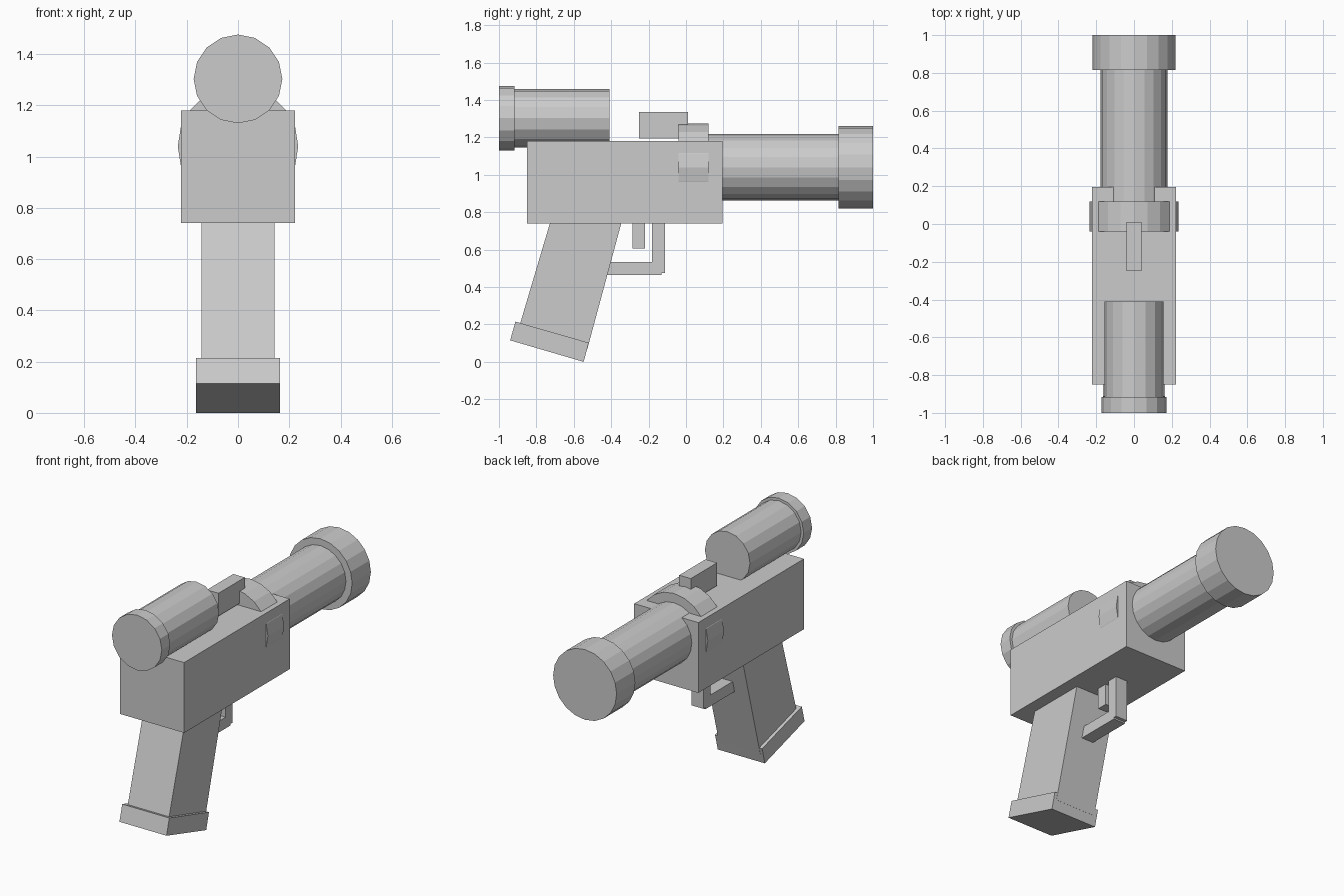
import bpy
import bmesh
from math import radians
from mathutils import Matrix, Vector

if "Cube" in bpy.data.objects:
    bpy.data.objects.remove(bpy.data.objects["Cube"])


def finish(name, bm):
    bmesh.ops.recalc_face_normals(bm, faces=bm.faces)
    mesh = bpy.data.meshes.new(name)
    bm.to_mesh(mesh)
    bm.free()
    obj = bpy.data.objects.new(name, mesh)
    bpy.context.collection.objects.link(obj)
    return obj


def side_profile(name, half_width, points):
    """Extrude a (y, z) outline symmetrically across x."""
    bm = bmesh.new()
    face = bm.faces.new([bm.verts.new((-half_width, y, z)) for y, z in points])
    ext = bmesh.ops.extrude_face_region(bm, geom=[face])
    verts = [v for v in ext["geom"] if isinstance(v, bmesh.types.BMVert)]
    bmesh.ops.translate(bm, verts=verts, vec=Vector((2 * half_width, 0, 0)))
    return finish(name, bm)


def box(name, half_width, y0, y1, z0, z1):
    return side_profile(name, half_width, [(y0, z0), (y1, z0), (y1, z1), (y0, z1)])


def tube(name, radius, y0, y1, z, sides):
    """Closed cylinder lying along y."""
    bm = bmesh.new()
    place = Matrix.Translation((0, (y0 + y1) / 2, z)) @ Matrix.Rotation(radians(90), 4, "X")
    # quarter turn puts a vertex on the x axis
    bmesh.ops.create_cone(bm, cap_ends=True, segments=sides, radius1=radius,
                          radius2=radius, depth=y1 - y0,
                          matrix=place @ Matrix.Rotation(radians(90), 4, "Z"))
    return finish(name, bm)


# Main housing
box("body", 0.222, -0.85, 0.195, 0.74, 1.18)

# Barrel, its collar and muzzle
AXIS = 1.04
tube("barrel", 0.177, 0.0, 0.83, AXIS, 20)
tube("barrel_collar", 0.235, -0.04, 0.12, AXIS, 20)
tube("muzzle", 0.22, 0.815, 1.0, AXIS, 20)

# Rear cylinder with end cap
tube("rear_cylinder", 0.156, -0.93, -0.41, 1.303, 16)
tube("rear_cap", 0.173, -1.0, -0.917, 1.303, 16)

# Top sight
box("sight", 0.04, -0.25, 0.01, 1.193, 1.336)

# Raked grip and its base plate
side_profile("grip", 0.143, [(-0.9, 0.16), (-0.53, 0.06), (-0.33, 0.80), (-0.71, 0.80)])
side_profile("grip_base", 0.163, [(-0.94, 0.115), (-0.547, 0.0), (-0.52, 0.102), (-0.912, 0.215)])

# Trigger and guard
box("trigger", 0.032, -0.285, -0.218, 0.605, 0.78)
box("guard_bar", 0.042, -0.46, -0.132, 0.465, 0.535)
box("guard_post", 0.042, -0.182, -0.112, 0.475, 0.78)
